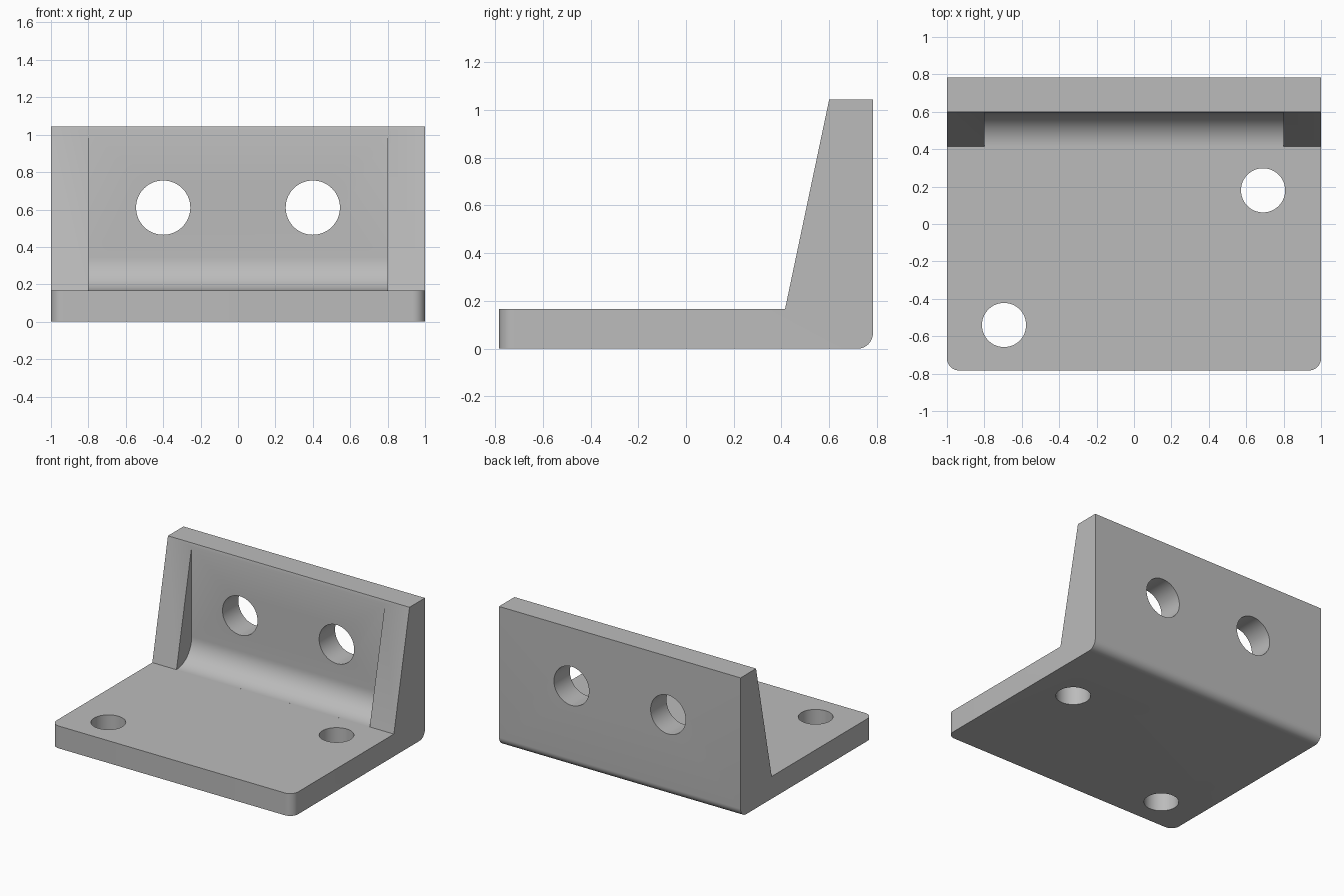
import bpy, bmesh, math
from mathutils import Matrix

if "Cube" in bpy.data.objects:
    bpy.data.objects.remove(bpy.data.objects["Cube"])

W, D, H = 1.0, 0.783, 1.045            # half width, half depth, height
BASE, FOOT, CREST = 0.167, 0.415, 0.60  # base thickness, brace foot y, wall crest y
WALL, FILLET, ROUND = 0.595, 0.178, 0.065

grey = bpy.data.materials.new("light grey")
grey.diffuse_color = (0.5, 0.5, 0.5, 1)
grey.use_nodes = True
grey.node_tree.nodes["Principled BSDF"].inputs["Base Color"].default_value = grey.diffuse_color


def make_object(name, bm, helper=False):
    bmesh.ops.recalc_face_normals(bm, faces=bm.faces)
    mesh = bpy.data.meshes.new(name)
    bm.to_mesh(mesh)
    bm.free()
    mesh.materials.append(grey)
    obj = bpy.data.objects.new(name, mesh)
    bpy.context.collection.objects.link(obj)
    obj.hide_render = helper
    return obj


def extrude_profile(points, half):
    """Extrude a (y, z) outline along x from -half to half."""
    bm = bmesh.new()
    face = bm.faces.new([bm.verts.new((-half, y, z)) for y, z in points])
    ext = bmesh.ops.extrude_face_region(bm, geom=[face])
    moved = [v for v in ext["geom"] if isinstance(v, bmesh.types.BMVert)]
    bmesh.ops.translate(bm, verts=moved, vec=(2 * half, 0, 0))
    return bm


def drill(name, x, y, z, radius, depth, along_y=False):
    bm = bmesh.new()
    turn = Matrix.Rotation(math.pi / 2, 4, 'X') if along_y else Matrix()
    bmesh.ops.create_cone(bm, cap_ends=True, segments=64, radius1=radius, radius2=radius,
                          depth=depth, matrix=Matrix.Translation((x, y, z)) @ turn)
    return make_object(name, bm, True)


# Bracket body: base plate and tapered upright
bm = extrude_profile([(-D, 0), (D, 0), (D, H), (CREST, H), (FOOT, BASE), (-D, BASE)], W)


def rounded(edge):
    a, b = (v.co for v in edge.verts)
    front_corner = a.y < -D + 1e-4 and b.y < -D + 1e-4 and abs(a.z - b.z) > 0.1
    heel = a.y > D - 1e-4 and b.y > D - 1e-4 and max(a.z, b.z) < 1e-4
    return front_corner or heel


bmesh.ops.bevel(bm, geom=[e for e in bm.edges if rounded(e)], offset=ROUND,
                segments=10, profile=0.5, affect='EDGES')
bracket = make_object("bracket", bm)

# Pocket between the two side braces, with a fillet at the foot of the wall
steps = 16
arc = [(WALL - FILLET + FILLET * math.sin(t), BASE + FILLET * (1 - math.cos(t)))
       for t in (i * math.pi / 2 / steps for i in range(steps + 1))]
pocket = extrude_profile(arc + [(WALL, 1.2), (0.36, 1.2), (0.36, BASE + 0.0006)], 0.8)
cutters = [make_object("pocket_cutter", pocket, True)]

# Bolt holes through the wall and the base
for side in (-1, 1):
    cutters.append(drill("wall_hole_cutter", 0.4 * side, 0.7, 0.61, 0.145, 0.6, True))
for x, y in ((0.69, 0.18), (-0.695, -0.54)):
    cutters.append(drill("base_hole_cutter", x, y, 0.08, 0.118, 0.5))

bpy.context.view_layer.objects.active = bracket
bracket.select_set(True)
for cutter in cutters:
    mod = bracket.modifiers.new("cut", 'BOOLEAN')
    mod.operation, mod.solver, mod.object = 'DIFFERENCE', 'EXACT', cutter
    bpy.ops.object.modifier_apply(modifier=mod.name)
    bpy.data.objects.remove(cutter)

bpy.ops.object.shade_smooth_by_angle(angle=math.radians(30))
